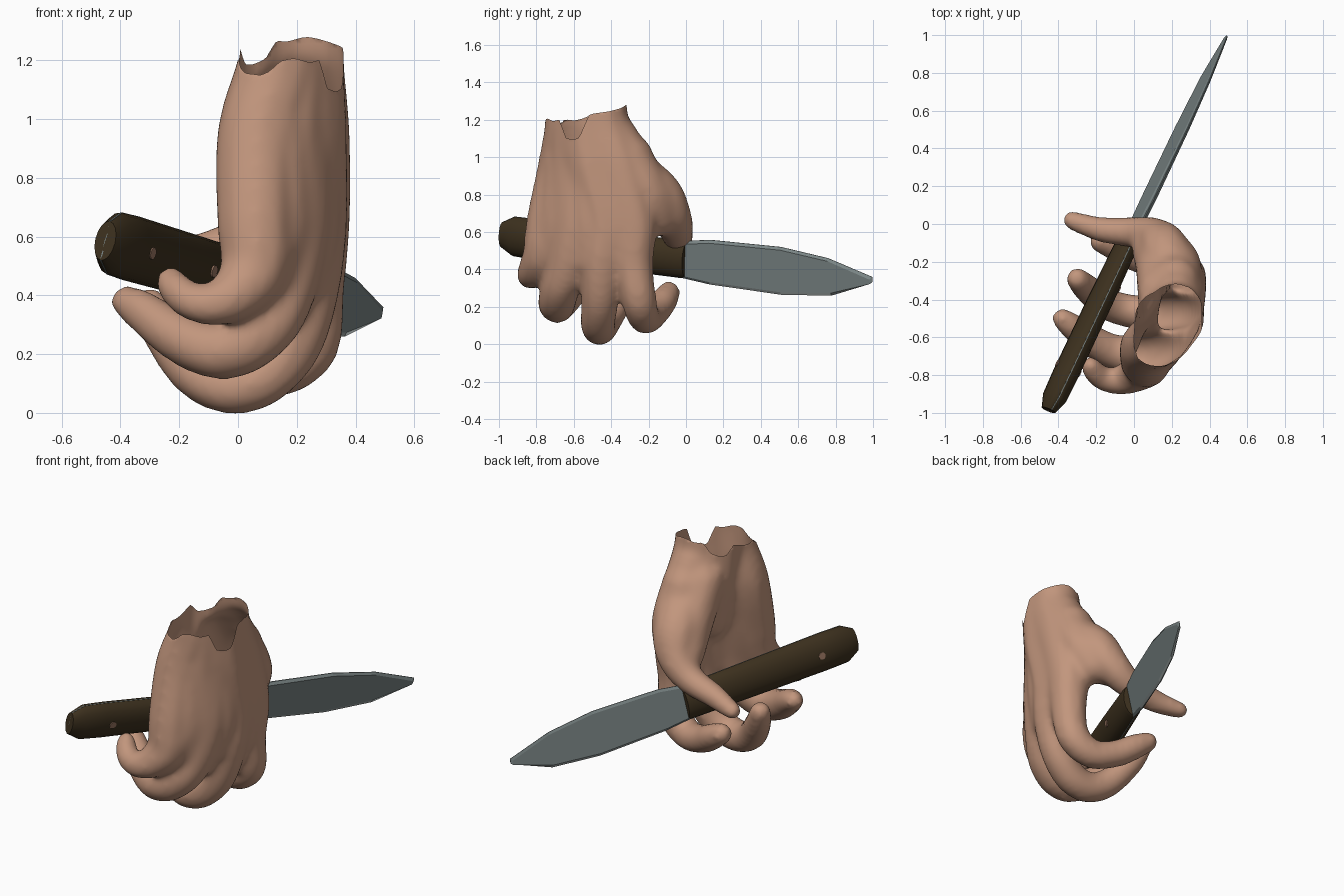
import bpy
import bmesh
import math
from mathutils import Vector

cube = bpy.data.objects.get("Cube")
if cube:
    bpy.data.objects.remove(cube, do_unlink=True)


def material(name, colour):
    mat = bpy.data.materials.new(name)
    mat.use_nodes = True
    rgba = (*colour, 1)
    mat.diffuse_color = rgba
    for node in mat.node_tree.nodes:
        if node.type == 'BSDF_PRINCIPLED':
            node.inputs["Base Color"].default_value = rgba
            node.inputs["Roughness"].default_value = 0.7
    return mat


skin = material("skin", (0.54, 0.305, 0.205))
steel = material("steel", (0.195, 0.235, 0.235))
bright_steel = material("sharpened steel", (0.34, 0.38, 0.375))
wood = material("dark wood", (0.046, 0.03, 0.013))
bronze = material("pin bronze", (0.32, 0.18, 0.12))


def make_object(name, bm, mat):
    bmesh.ops.recalc_face_normals(bm, faces=bm.faces)
    mesh = bpy.data.meshes.new(name)
    bm.to_mesh(mesh)
    bm.free()
    mesh.materials.append(mat)
    obj = bpy.data.objects.new(name, mesh)
    bpy.context.collection.objects.link(obj)
    return obj


def add_limb(bm, points, steps=9):
    """Rounded limb through (x, y, z, radius) points given in hundredths."""
    pts = [Vector(p) / 100 for p in points]
    pts = [pts[0]] + pts + [pts[-1]]
    for a, b, c, d in zip(pts, pts[1:], pts[2:], pts[3:]):
        for i in range(steps + 1):
            t = i / steps
            p = (b * 2 + (c - a) * t + (a * 2 - b * 5 + c * 4 - d) * t ** 2
                 + (b * 3 - a - c * 3 + d) * t ** 3) / 2
            ball = bmesh.ops.create_icosphere(bm, subdivisions=2, radius=p[3] + 0.008)
            bmesh.ops.translate(bm, verts=ball["verts"], vec=p.xyz)


# Hand: each limb runs from the wrist over its knuckle to the fingertip
index_finger = [(22, -46, 150, 14), (22, -45, 120, 14), (24, -36, 95, 14), (26, -28, 66, 12),
                (26, -28, 43, 10), (25, -25, 23, 9), (14, -22, 14, 8), (0, -17, 17, 7.5),
                (-10, -12, 23, 7), (-18, -9, 28, 5.5)]
middle_finger = [(20, -53, 150, 16), (20, -52, 120, 16), (21, -49, 95, 16), (25, -43, 66, 12),
                 (24, -45, 43, 10.5), (19, -46, 24, 9.5), (9, -47, 12, 9), (-3, -46, 8.5, 8.5),
                 (-15, -42, 14, 8), (-25, -34, 27, 7), (-30, -29, 37, 5.5)]
ring_finger = [(17, -57, 150, 15), (17, -57, 120, 15), (15, -58, 95, 15), (18, -58, 66, 13),
               (16, -62, 44, 11), (10, -67, 30, 10), (0, -69, 22.5, 9.8), (-10, -68, 21.5, 9),
               (-22, -62, 27, 8), (-33, -54, 35, 6.5), (-38, -50, 38, 5)]
little_finger = [(14, -61, 150, 14), (14, -61, 120, 14), (7, -65, 95, 14), (6, -72, 66, 13),
                 (6, -75, 50, 11.5), (0, -80, 41, 9), (-8, -83, 37, 7), (-16, -82, 38, 6),
                 (-21, -78, 42, 5.5), (-23, -75, 45, 4.5)]
thumb = [(20, -44, 114, 13), (20, -32, 95, 13), (17, -16, 80, 13.5), (11, -7, 67, 10),
         (0, -4.5, 58, 7.8), (-17, -3, 53, 6.3), (-33, 2, 50, 4.5)]
# Fleshy fill between the bones, the thumb web, thumb pad and palm
wrist_core = [(16, -50, 150, 14), (14, -50, 120, 13.5), (14, -49, 100, 12)]
index_gap = [(22, -44, 100, 15), (25.5, -35.5, 66, 11.5), (25, -36, 46, 9)]
middle_gap = [(18, -54, 100, 15), (22, -50.5, 66, 12.5), (20.5, -53.5, 46, 9.5)]
ring_gap = [(11, -62, 100, 14), (12.5, -65, 66, 13), (11, -68, 47, 10)]
thumb_web = [(22, -31, 100, 13), (21.5, -24, 82, 13), (21.5, -23, 70, 10)]
web_back = [(22, -39, 112, 12), (23, -29, 95, 12.5), (22.5, -20, 80, 12), (18, -15, 68, 10)]
thumb_pad = [(15, -37, 102, 13), (13, -23, 81, 12), (8, -13, 68, 9)]
palm_fill = [(14, -47, 96, 12), (15, -43, 76, 10)]

bm = bmesh.new()
for limb in (index_finger, middle_finger, ring_finger, little_finger, thumb, wrist_core,
             index_gap, middle_gap, ring_gap, thumb_web, web_back, thumb_pad, palm_fill):
    add_limb(bm, limb)
blocks = make_object("hand_blocks", bm, skin)
remesh = blocks.modifiers.new("merge", 'REMESH')
remesh.mode = 'VOXEL'
remesh.voxel_size = 0.016
smooth = blocks.modifiers.new("soften", 'SMOOTH')
smooth.factor = 0.5
smooth.iterations = 22
graph = bpy.context.evaluated_depsgraph_get()
merged = bpy.data.meshes.new_from_object(blocks.evaluated_get(graph))
bpy.data.objects.remove(blocks, do_unlink=True)


# Torn wrist edge: higher at the back, with a few notches
def rim_height(co):
    z = 1.2 + 0.26 * max(0, co.y + 0.6) + 0.006 * math.sin(40 * co.x + 25 * co.y)
    for x, y, depth in ((0.32, -0.6, 0.1), (0.07, -0.7, 0.05), (0.06, -0.4, 0.06)):
        gap = math.hypot(co.x - x, co.y - y)
        z -= depth * max(0, min(1, 2 - gap / 0.045))
    return z


bm = bmesh.new()
bm.from_mesh(merged)
bpy.data.meshes.remove(merged)
above = [f for f in bm.faces if all(v.co.z > rim_height(v.co) for v in f.verts)]
bmesh.ops.delete(bm, geom=above, context='FACES')
for v in bm.verts:
    if v.is_boundary:
        v.co.z = rim_height(v.co)
hand = make_object("hand", bm, skin)

# Knife axis as a function of y; the whole knife leans sideways a little
LEAN = 0.2
FLAT = Vector((0.905, -0.425, 0))
ALONG = Vector((0.47, 1, -0.138)).normalized()
UP = (FLAT.cross(ALONG) + FLAT * LEAN).normalized()
SIDE = ALONG.cross(UP).normalized()


def axis(y):
    return Vector((0.013 + 0.472 * y, y, 0.45 - 0.138 * y))


def skin_rings(bm, rings):
    """Join equal rings of vertices and cap both ends."""
    for a, b in zip(rings, rings[1:]):
        for i in range(len(a)):
            j = (i + 1) % len(a)
            bm.faces.new((a[i], a[j], b[j], b[i]))
    bm.faces.new(rings[0])
    bm.faces.new(rings[-1])


# Handle: oval rings with a tapered butt, and a thin tang showing along its spine
stations = [(-0.985, 0.038, 0.068), (-0.92, 0.062, 0.108), (-0.8, 0.066, 0.111),
            (-0.4, 0.065, 0.106), (-0.02, 0.056, 0.101), (0, 0.05, 0.094)]
bm = bmesh.new()
tang_bm = bmesh.new()
oval_rings, tang_rings = [], []
for y, width, height in stations:
    angles = [math.tau * i / 16 for i in range(16)]
    oval_rings.append([bm.verts.new(axis(y) + SIDE * width * math.cos(a) + UP * height * math.sin(a))
                       for a in angles])
    tang_rings.append([tang_bm.verts.new(axis(y) + SIDE * 0.0025 * s + UP * (height + 0.0006) * u)
                       for s, u in ((-1, -1), (1, -1), (1, 1), (-1, 1))])
skin_rings(bm, oval_rings)
skin_rings(tang_bm, tang_rings)
handle = make_object("handle", bm, wood)
tang = make_object("tang", tang_bm, steel)

# Blade: flat sides with a bevel around the outline
outline = [(-0.05, 0.55), (0.14, 0.558), (0.52, 0.52), (0.77, 0.46), (1, 0.36),
           (1, 0.335), (0.77, 0.26), (0.5, 0.265), (0.12, 0.32), (-0.05, 0.36)]


def blade_ring(bm, side, inset):
    ring = []
    for y, z in outline:
        mid = axis(y)
        rise = z - mid.z
        point = Vector((mid.x, y, z)) + FLAT * LEAN * rise
        point.z -= math.copysign(min(inset, abs(rise) * 0.6), rise)
        if y == 1:
            point -= ALONG * inset
        ring.append(bm.verts.new(point + SIDE * side * (1 - 0.6 * y)))
    return ring


bm = bmesh.new()
skin_rings(bm, [blade_ring(bm, s, i)
                for s, i in ((-0.016, 0.015), (-0.003, 0), (0.003, 0), (0.016, 0.015))])
blade = make_object("blade", bm, steel)
# The lower bevel is the sharpened edge
blade.data.materials.append(bright_steel)
for p in blade.data.polygons:
    if len(p.vertices) == 4 and p.normal.z < -0.3 and p.center.y > 0.2:
        p.material_index = 1

# Handle pins: the rear one passes through, the front one shows on the hand side
for name, y, shift, depth in (("rear_pin", -0.765, 0, 0.138), ("front_pin", -0.32, 0.036, 0.064)):
    bm = bmesh.new()
    bmesh.ops.create_cone(bm, cap_ends=True, segments=12, radius1=0.021, radius2=0.021, depth=depth)
    bm.transform(SIDE.to_track_quat('Z', 'Y').to_matrix().to_4x4())
    bmesh.ops.translate(bm, verts=bm.verts, vec=axis(y) + SIDE * shift)
    make_object(name, bm, bronze)

# Shading: soft hand, crisp blade and handle ends
for p in hand.data.polygons:
    p.use_smooth = True
bpy.ops.object.select_all(action='DESELECT')
handle.select_set(True)
bpy.context.view_layer.objects.active = handle
bpy.ops.object.shade_smooth_by_angle(angle=math.radians(35))
